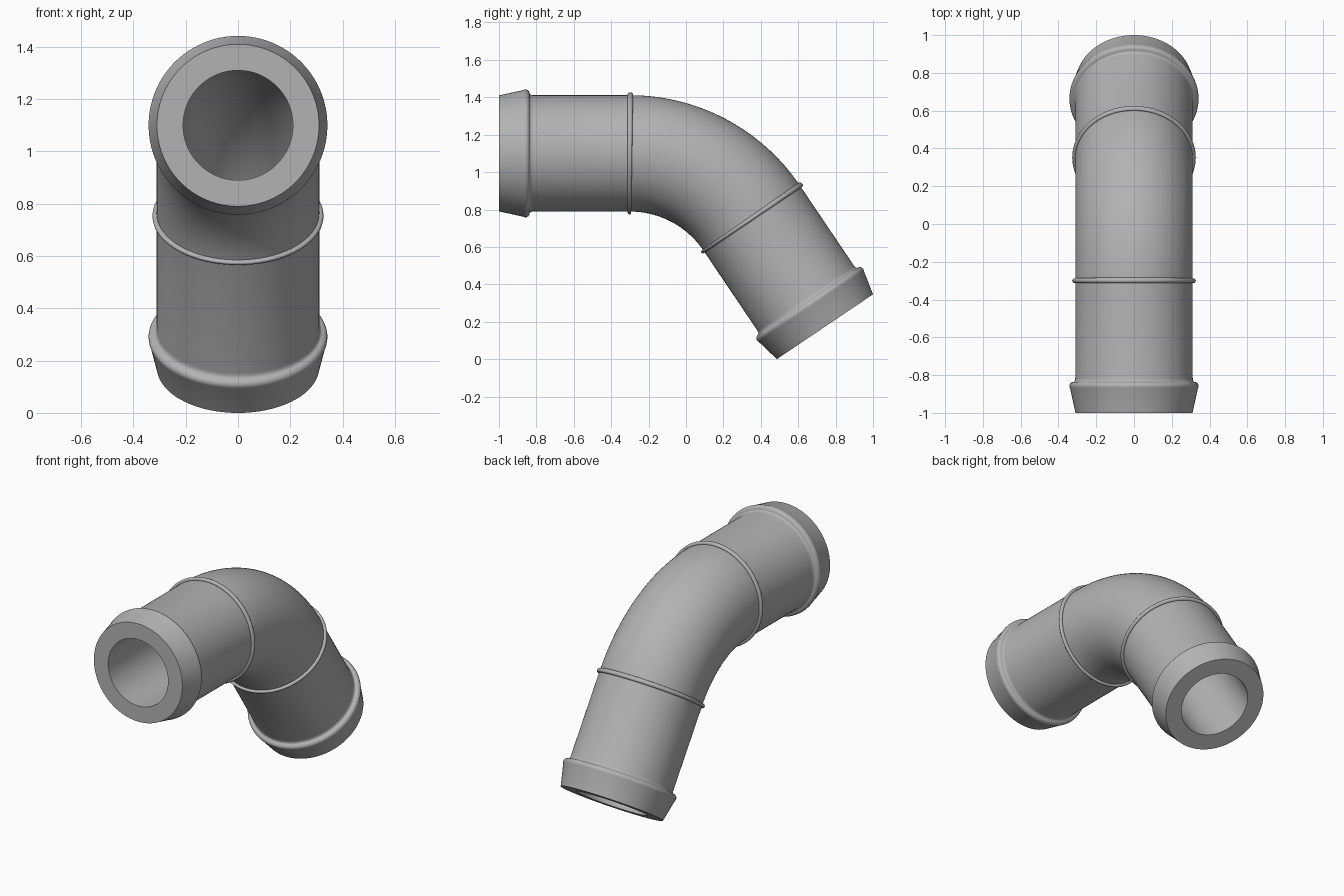
import bpy, bmesh, math
from mathutils import Vector

if "Cube" in bpy.data.objects:
    bpy.data.objects.remove(bpy.data.objects["Cube"])

SIDES = 96
TUBE, BORE = 0.311, 0.21
STRAIGHT = 0.70                      # length of each straight spigot
ANGLE = math.radians(56)
BEND = 0.786                         # bend radius of the centre line
AXIS_Z = 1.10
ARC = BEND * ANGLE
TOTAL = 2 * STRAIGHT + ARC

grey = bpy.data.materials.new("mid grey")
grey.use_nodes = True
colour = (0.45, 0.45, 0.45, 1)
grey.diffuse_color = colour
grey.node_tree.nodes["Principled BSDF"].inputs["Base Color"].default_value = colour


def frame(s):
    """Centre and outward in-plane direction at distance s along the pipe."""
    a = min(max((s - STRAIGHT) / BEND, 0), ANGLE)
    along = Vector((0, math.cos(a), -math.sin(a)))
    out = Vector((0, math.sin(a), math.cos(a)))
    centre = Vector((0, STRAIGHT - 1, AXIS_Z - BEND)) + out * BEND
    extra = s - STRAIGHT if s < STRAIGHT else max(s - STRAIGHT - ARC, 0)
    return centre + along * extra, out


def sweep(name, profile, closed=True):
    """Turn a profile of (distance along pipe, radius) points around the pipe."""
    bm = bmesh.new()
    rings = []
    for s, r in profile:
        centre, out = frame(s)
        rings.append([])
        for i in range(SIDES):
            t = math.tau * i / SIDES
            p = centre + (Vector((1, 0, 0)) * math.cos(t) + out * math.sin(t)) * r
            rings[-1].append(bm.verts.new(p))
    pairs = list(zip(rings, rings[1:]))
    if closed:
        pairs.append((rings[-1], rings[0]))
    for a, b in pairs:
        for i in range(SIDES):
            j = (i + 1) % SIDES
            bm.faces.new((a[i], a[j], b[j], b[i]))
    bmesh.ops.recalc_face_normals(bm, faces=bm.faces)
    mesh = bpy.data.meshes.new(name)
    bm.to_mesh(mesh)
    bm.free()
    mesh.materials.append(grey)
    obj = bpy.data.objects.new(name, mesh)
    bpy.context.collection.objects.link(obj)
    bpy.ops.object.select_all(action='DESELECT')
    bpy.context.view_layer.objects.active = obj
    obj.select_set(True)
    bpy.ops.object.shade_smooth_by_angle(angle=math.radians(35))
    return obj


# Spigot outline: tapered lip, rounded hose bead, hollow fillet, plain tube
spigot = [(0, BORE), (0, 0.31), (0.128, 0.338)]
spigot += [(0.142 + 0.022 * math.sin(t), 0.320 + 0.022 * math.cos(t))
           for t in (math.radians(d) for d in range(-15, 91, 15))]
spigot += [(0.167, 0.316), (0.174, 0.3125), (0.185, TUBE), (STRAIGHT, TUBE)]

# Bend, hollow, with its outer wall and bore following the arc
steps = [STRAIGHT + ARC * i / 48 for i in range(49)]
sweep("bend", [(s, TUBE) for s in steps], closed=False)
sweep("bend_bore", [(s, BORE) for s in steps], closed=False).data.flip_normals()

# Matching spigots and thin round collars at both ends of the bend
for side, place in (("front", lambda s: s), ("rear", lambda s: TOTAL - s)):
    sweep(side + "_spigot", [(place(s), r) for s, r in spigot], closed=False)
    sweep(side + "_bore", [(place(0), BORE), (place(STRAIGHT), BORE)],
          closed=False).data.flip_normals()
    collar = [(place(STRAIGHT + 0.012 * math.cos(t)), TUBE + 0.004 + 0.012 * math.sin(t))
              for t in (math.tau * k / 16 for k in range(16))]
    sweep(side + "_collar", collar)
